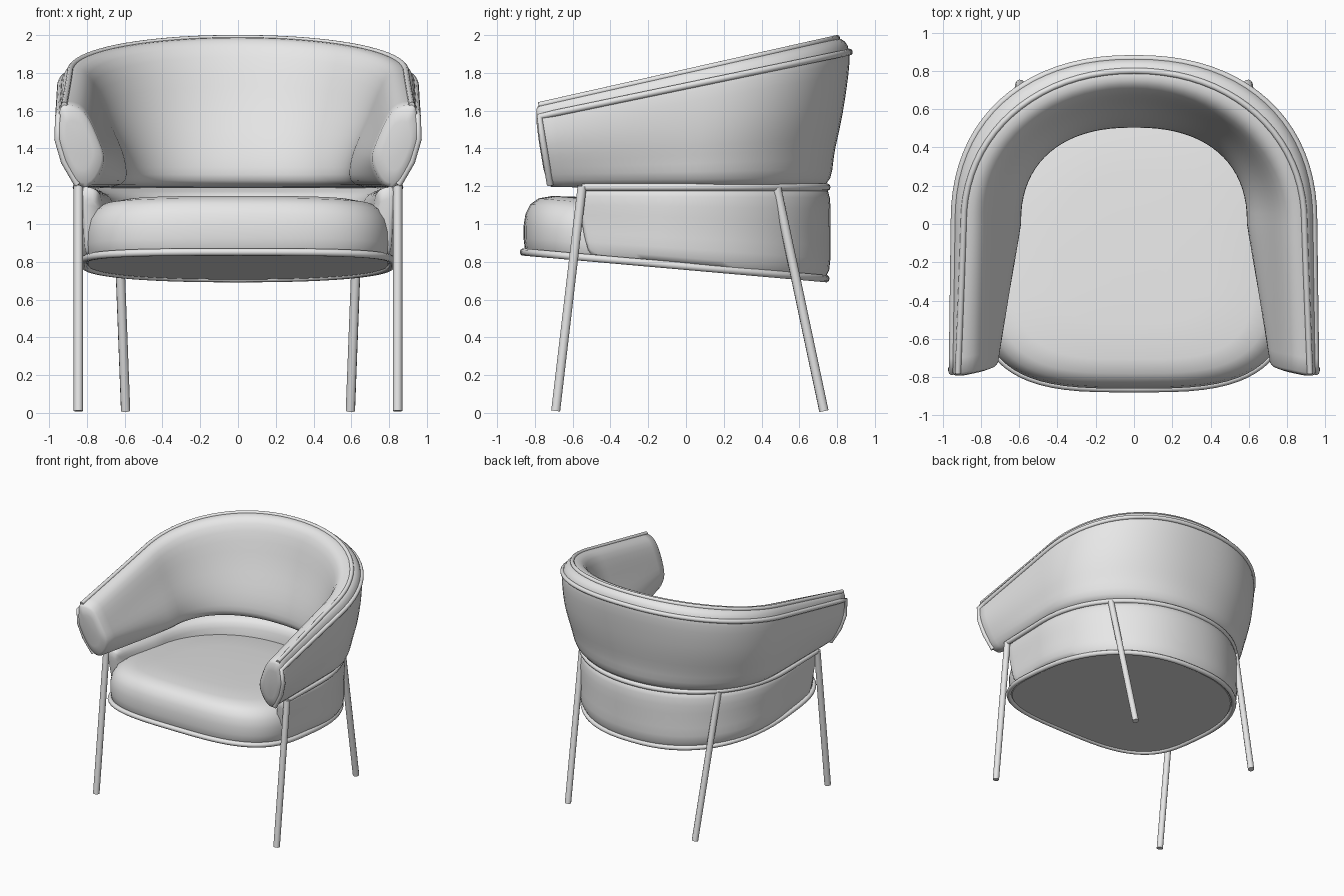
import bpy, bmesh, math
from mathutils import Vector

cube = bpy.data.objects.get("Cube")
if cube:
    bpy.data.objects.remove(cube)

fabric = bpy.data.materials.new("light_grey")
fabric.use_nodes = True
grey = (0.8, 0.8, 0.8, 1)
fabric.diffuse_color = grey
fabric.node_tree.nodes["Principled BSDF"].inputs["Base Color"].default_value = grey


def u_line(w, back, n, wf, yf, zf, zb, yc=0.0):
    """Half-superellipse back joined to two arms; height runs from front to back."""
    half = []
    for i in range(21):
        a = math.pi / 2 * i / 20
        half.append((w * math.sin(a) ** (2 / n), yc + (back - yc) * max(math.cos(a), 0) ** (2 / n)))
    for i in range(1, 11):
        t = i / 10
        half.append((w + (wf - w) * t ** 1.1, yc + (yf - yc) * t))
    half = [Vector((x, y, zf + (zb - zf) * (y - yf) / (back - yf))) for x, y in half]
    return [Vector((-p.x, p.y, p.z)) for p in reversed(half[1:])] + half


def smooth_ring(pts, steps=4):
    """Closed Catmull-Rom through the points."""
    out, k = [], len(pts)
    for i in range(k):
        a, b, c, d = (pts[(i + j) % k] for j in (-1, 0, 1, 2))
        for s in range(steps):
            t = s / steps
            out.append(0.5 * (2 * b + (c - a) * t + (2 * a - 5 * b + 4 * c - d) * t * t
                              + (3 * b - a - 3 * c + d) * t ** 3))
    return out


def loft(name, rings):
    """Skin closed rings in order and close both ends."""
    bm = bmesh.new()
    rows = [[bm.verts.new(p) for p in r] for r in rings]
    k = len(rows[0])
    for r, q in zip(rows, rows[1:]):
        for i in range(k):
            bm.faces.new((r[i], r[(i + 1) % k], q[(i + 1) % k], q[i]))
    bm.faces.new(rows[0])
    bm.faces.new(rows[-1])
    bmesh.ops.recalc_face_normals(bm, faces=bm.faces)
    me = bpy.data.meshes.new(name)
    bm.to_mesh(me)
    bm.free()
    me.materials.append(fabric)
    ob = bpy.data.objects.new(name, me)
    bpy.context.collection.objects.link(ob)
    bpy.ops.object.select_all(action='DESELECT')
    ob.select_set(True)
    bpy.context.view_layer.objects.active = ob
    bpy.ops.object.shade_smooth_by_angle(angle=math.radians(50))


def u_pad(name, lines):
    """Padded U-shaped body with softly domed arm ends."""
    rings = [smooth_ring(list(s)) for s in zip(*lines)]

    def dome(ring):
        c = sum(ring, Vector()) / len(ring)
        return [[c + (p - c) * f + Vector((0, -d, 0)) for p in ring]
                for f, d in ((0.6, 0.025), (0.9, 0.015))]
    loft(name, dome(rings[0]) + rings + dome(rings[-1])[::-1])


def tube(name, pts, r, cyclic=False):
    cu = bpy.data.curves.new(name, 'CURVE')
    cu.dimensions = '3D'
    cu.bevel_depth = r
    cu.bevel_resolution = 3
    cu.use_fill_caps = True
    sp = cu.splines.new('POLY')
    sp.points.add(len(pts) - 1)
    for p, v in zip(sp.points, pts):
        p.co = (*v, 1)
    sp.use_cyclic_u = cyclic
    cu.materials.append(fabric)
    ob = bpy.data.objects.new(name, cu)
    bpy.context.collection.objects.link(ob)


# Wrap-around backrest, from outer bottom over the rim to inner bottom
back_lines = [u_line(*v) for v in (
    (.85, .74, 2.05, .85, -.72, 1.21, 1.21),
    (.91, .79, 2.15, .92, -.74, 1.33, 1.40),
    (.94, .84, 2.25, .955, -.76, 1.45, 1.65),
    (.94, .865, 2.25, .95, -.775, 1.57, 1.91),
    (.89, .80, 2.1, .92, -.78, 1.63, 1.985),
    (.79, .70, 2.05, .82, -.76, 1.60, 1.94),
    (.69, .61, 2.1, .74, -.74, 1.45, 1.65),
    (.60, .515, 2.3, .71, -.72, 1.33, 1.35),
    (.62, .53, 2.3, .77, -.71, 1.21, 1.21))]
u_pad("backrest", back_lines)

# Piping along the rim and down the front of both arms
ends = [[line[i] for line in back_lines[:3]] for i in (0, -1)]
tube("outer_piping", ends[0] + back_lines[3] + ends[1][::-1], 0.018)
tube("rim_piping", back_lines[4], 0.016)

# Low band that carries the backrest
u_pad("seat_band", [u_line(*v, -.1) for v in (
    (.82, .74, 2.2, .80, -.50, .84, .72),
    (.85, .765, 2.15, .82, -.53, 1.0, .95),
    (.85, .75, 2.1, .83, -.55, 1.18, 1.18),
    (.74, .64, 2.1, .75, -.55, 1.18, 1.18),
    (.66, .56, 2.1, .72, -.50, 1.10, 1.10),
    (.66, .56, 2.1, .72, -.50, .90, .80))])


def seat_ring(scale, frac):
    """Seat outline at a fraction of the thickness above the tilted base."""
    ring = []
    for i in range(72):
        a = 2 * math.pi * i / 72
        c, s = math.cos(a), math.sin(a)
        n, depth = (2.35, .94) if s > 0 else (3.3, .66)
        x = .82 * math.copysign(abs(c) ** (2 / n), c) * scale
        y = -.2 + depth * math.copysign(abs(s) ** (2 / n), s) * scale
        ring.append(Vector((x, y, .845 - .088 * (y + .86) + .32 * frac)))
    return ring


# Upholstered seat with a piped base
loft("seat", [seat_ring(*v) for v in (
    (.97, 0), (.99, .08), (1, .25), (1, .45), (.985, .65), (.945, .82),
    (.88, .93), (.77, .99), (.5, 1.02), (.2, 1.03))])
tube("seat_piping", seat_ring(1.0, 0.02), 0.02, True)

# Metal rail under the backrest and four splayed legs
tube("rail", u_line(.855, .745, 2.1, .845, -.55, 1.195, 1.195, -.1), 0.02)
for side, x in (("right", -1), ("left", 1)):
    tube("front_leg_" + side, [(.845 * x, -.55, 1.2), (.845 * x, -.69, .01)], 0.025)
    tube("back_leg_" + side, [(.64 * x, .48, 1.19), (.595 * x, .73, .01)], 0.025)
